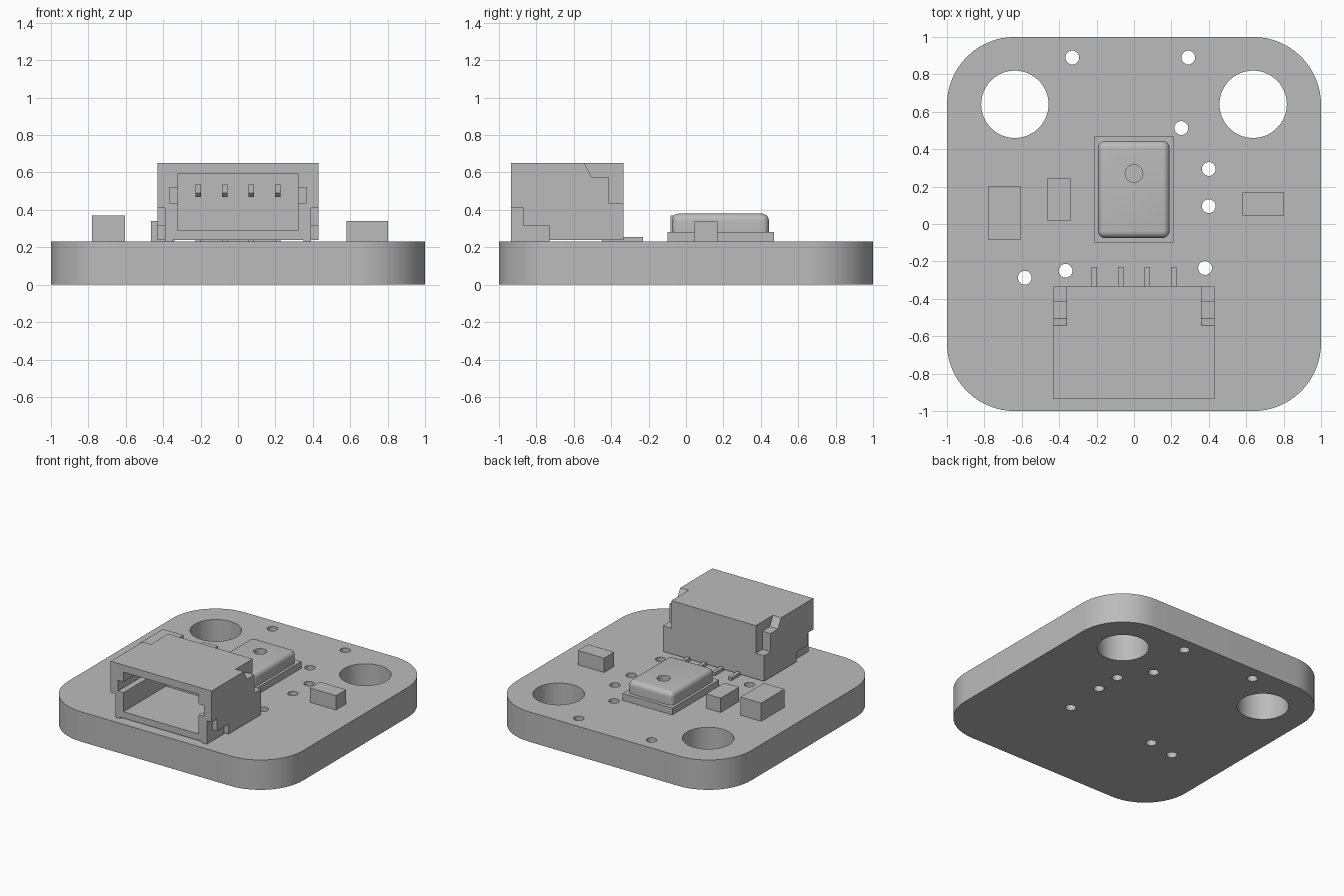
import bpy
import bmesh
from math import radians, cos, sin, tau

old = bpy.data.objects.get("Cube")
if old:
    bpy.data.objects.remove(old, do_unlink=True)

grey = bpy.data.materials.new("plain grey")
grey.use_nodes = True
grey.diffuse_color = (0.5, 0.5, 0.5, 1)
grey.node_tree.nodes["Principled BSDF"].inputs["Base Color"].default_value = (0.5, 0.5, 0.5, 1)


def finish(name, bm):
    bmesh.ops.recalc_face_normals(bm, faces=bm.faces)
    mesh = bpy.data.meshes.new(name)
    bm.to_mesh(mesh)
    bm.free()
    mesh.materials.append(grey)
    obj = bpy.data.objects.new(name, mesh)
    bpy.context.collection.objects.link(obj)
    return obj


def add_prism(bm, pts, axis, lo, hi):
    """Extrude a 2D outline along an axis from lo to hi."""
    def place(p, d):
        return {"x": (d, p[0], p[1]), "y": (p[0], d, p[1]), "z": (p[0], p[1], d)}[axis]
    face = bm.faces.new([bm.verts.new(place(p, lo)) for p in pts])
    ext = bmesh.ops.extrude_face_region(bm, geom=[face])
    move = [a - b for a, b in zip(place((0, 0), hi), place((0, 0), lo))]
    bmesh.ops.translate(bm, vec=move, verts=[v for v in ext["geom"] if isinstance(v, bmesh.types.BMVert)])


def rect(x0, x1, y0, y1):
    return [(x0, y0), (x1, y0), (x1, y1), (x0, y1)]


def circle(x, y, r, n=32):
    return [(x + r * cos(tau * i / n), y + r * sin(tau * i / n)) for i in range(n)]


def box(name, x0, x1, y0, y1, z0, z1):
    bm = bmesh.new()
    add_prism(bm, rect(x0, x1, y0, y1), "z", z0, z1)
    return finish(name, bm)


def smooth(obj):
    bpy.ops.object.select_all(action="DESELECT")
    obj.select_set(True)
    bpy.context.view_layer.objects.active = obj
    bpy.ops.object.shade_smooth_by_angle(angle=radians(30))


def cut(obj, bm):
    """Subtract the solids in bm from obj."""
    cutter = finish("cutter", bm)
    cutter.hide_render = True
    mod = obj.modifiers.new("cut", "BOOLEAN")
    mod.operation = "DIFFERENCE"
    mod.solver = "EXACT"
    mod.object = cutter
    bpy.context.view_layer.objects.active = obj
    bpy.ops.object.modifier_apply(modifier=mod.name)
    bpy.data.objects.remove(cutter, do_unlink=True)


TOP = 0.23  # upper surface of the board

# Circuit board with rounded corners
bm = bmesh.new()
add_prism(bm, rect(-1, 1, -1, 1), "z", 0, TOP)
uprights = [e for e in bm.edges if abs(e.verts[0].co.z - e.verts[1].co.z) > 0.1]
bmesh.ops.bevel(bm, geom=uprights, offset=0.363, segments=16, profile=0.5, affect="EDGES")
board = finish("circuit_board", bm)

# Mounting holes and small through holes
bm = bmesh.new()
for x in (-0.637, 0.637):
    add_prism(bm, circle(x, 0.64, 0.18, 64), "z", -0.1, 0.4)
for x, y in [(-0.33, 0.89), (0.29, 0.89), (0.253, 0.513), (0.4, 0.294), (0.4, 0.095),
             (0.38, -0.235), (-0.366, -0.25), (-0.584, -0.287)]:
    add_prism(bm, circle(x, y, 0.037), "z", -0.1, 0.4)
cut(board, bm)
smooth(board)

# Connector housing: socket opening, front side recesses, rear top notches
housing = box("connector_housing", -0.43, 0.43, -0.935, -0.335, 0.24, 0.65)
bm = bmesh.new()
add_prism(bm, rect(-0.32, 0.32, 0.29, 0.595), "y", -1.1, -0.42)
cut(housing, bm)
for side in (-1, 1):
    bm = bmesh.new()
    add_prism(bm, rect(*sorted((side * 0.3, side * 0.367)), 0.437, 0.52), "y", -1.1, -0.6)
    add_prism(bm, [(-1.1, 0.1), (-0.73, 0.1), (-0.73, 0.315), (-0.87, 0.315), (-0.87, 0.41), (-1.1, 0.41)],
              "x", side * 0.39, side * 0.5)
    add_prism(bm, [(-0.565, 0.69), (-0.505, 0.577), (-0.415, 0.577), (-0.415, 0.437), (-0.2, 0.437), (-0.2, 0.69)],
              "x", side * 0.36, side * 0.5)
    cut(housing, bm)

# Connector feet
for side, label in ((1, "left"), (-1, "right")):
    box(label + "_connector_foot", *sorted((side * 0.35, side * 0.39)), -0.935, -0.73, TOP - 0.01, 0.245)

# Contact pins inside the socket and their solder leads behind
for i in range(4):
    x = -0.213 + 0.142 * i
    bm = bmesh.new()
    add_prism(bm, [(-0.4, 0.47), (-0.7, 0.47), (-0.72, 0.49), (-0.72, 0.535), (-0.4, 0.535)],
              "x", x - 0.014, x + 0.014)
    finish(f"contact_pin_{i + 1}", bm)
    box(f"solder_lead_{i + 1}", x - 0.014, x + 0.014, -0.45, -0.23, TOP - 0.01, 0.255)

# Sensor package: flat base and rounded lid with a port
box("sensor_base", -0.212, 0.21, -0.1, 0.47, TOP - 0.01, 0.283)
bm = bmesh.new()
add_prism(bm, rect(-0.192, 0.19, -0.075, 0.443), "z", 0.28, 0.38)
edges = [e for e in bm.edges if max(v.co.z for v in e.verts) > 0.37]
bmesh.ops.bevel(bm, geom=edges, offset=0.037, segments=6, profile=0.5, affect="EDGES")
lid = finish("sensor_lid", bm)
bm = bmesh.new()
add_prism(bm, circle(0, 0.27, 0.047), "z", 0.31, 0.5)
cut(lid, bm)
smooth(lid)

# Small surface parts
box("large_capacitor", -0.78, -0.605, -0.083, 0.2, TOP - 0.01, 0.37)
box("small_capacitor", -0.465, -0.34, 0.02, 0.243, TOP - 0.01, 0.34)
box("resistor", 0.58, 0.803, 0.045, 0.168, TOP - 0.01, 0.34)
